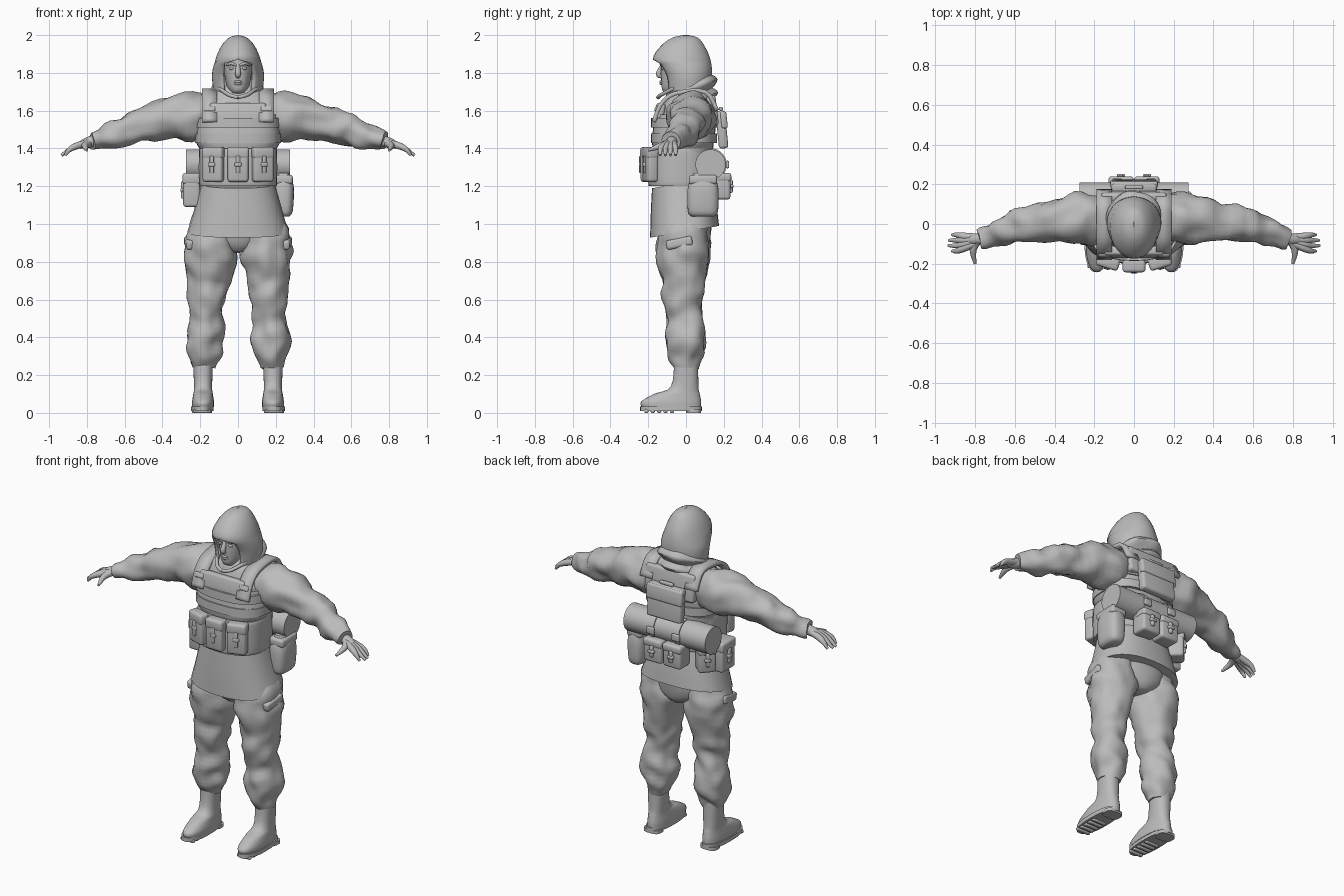
import bpy, bmesh, math
from mathutils import Vector, Matrix, noise

if "Cube" in bpy.data.objects:
    bpy.data.objects.remove(bpy.data.objects["Cube"])

shade = (0.5, 0.5, 0.5, 1)
grey = bpy.data.materials.new("plain_grey")
grey.use_nodes = True
grey.diffuse_color = shade
grey.node_tree.nodes["Principled BSDF"].inputs["Base Color"].default_value = shade


def finish(name, bm, folds=0):
    """Make the object, with optional cloth folds along the normals."""
    bmesh.ops.recalc_face_normals(bm, faces=bm.faces)
    bm.normal_update()
    if folds:
        for vert in bm.verts:
            vert.co += vert.normal * folds * noise.noise(vert.co * 12)
    mesh = bpy.data.meshes.new(name)
    bm.to_mesh(mesh)
    bm.free()
    mesh.materials.append(grey)
    obj = bpy.data.objects.new(name, mesh)
    bpy.context.collection.objects.link(obj)
    bpy.ops.object.select_all(action='DESELECT')
    obj.select_set(True)
    bpy.context.view_layer.objects.active = obj
    bpy.ops.object.shade_smooth_by_angle(angle=math.radians(45))
    return obj


def thicken(obj, thickness, offset):
    mod = obj.modifiers.new("cloth_thickness", 'SOLIDIFY')
    mod.thickness, mod.offset = thickness, offset


def spline(rows, steps=4):
    """Smooth interpolation of every number in a row."""
    rows = [Vector(row) for row in rows]
    last = len(rows) - 1
    out = []
    for i, (start, end) in enumerate(zip(rows, rows[1:])):
        slope_in = (end - rows[max(i - 1, 0)]) / 2
        slope_out = (rows[min(i + 2, last)] - start) / 2
        for step in range(steps):
            t = step / steps
            ease = t * t * (3 - 2 * t)
            out.append(start.lerp(end, ease) + slope_in * t * (1 - t) ** 2 - slope_out * t * t * (1 - t))
    return out + [rows[last]]


def skin(rings, closed=True):
    bm = bmesh.new()
    count = len(rings[0])
    verts = [[bm.verts.new(point) for point in ring] for ring in rings]
    for low, high in zip(verts, verts[1:]):
        for i in range(count if closed else count - 1):
            j = (i + 1) % count
            bm.faces.new((low[i], low[j], high[j], high[i]))
    if closed:
        bm.faces.new(verts[0])
        bm.faces.new(verts[-1])
    return bm


def oval(height, half, front, back, centre=0, square=2, gap=0, tilt=0, count=32):
    """Level ring with squared corners; a gap leaves it open at the front."""
    ring = []
    for i in range(count):
        turn = gap + (2 * math.pi - 2 * gap) * i / (count - 1 if gap else count)
        across, along = (math.copysign(abs(part) ** (2 / square), part)
                         for part in (math.sin(turn), -math.cos(turn)))
        y = (front + back) / 2 + along * (back - front) / 2
        ring.append(Vector((centre + across * half, y, height + tilt * y)))
    return ring


def stack(name, *rows, folds=0, **shape):
    """Body of rings, each given as height, half width, front and back."""
    return finish(name, skin([oval(*row, **shape) for row in spline(rows)]), folds)


def tube(name, *rows, side=1, folds=0, count=20):
    """Round limb along rows of x, y, z and radius; frames turn from the overall direction."""
    rows = spline(rows)
    overall = (rows[-1] - rows[0]).xyz
    frame = overall.to_track_quat('Z', 'Y')
    rings = []
    for i, row in enumerate(rows):
        ahead, behind = rows[min(i + 1, len(rows) - 1)], rows[max(i - 1, 0)]
        turn = overall.rotation_difference((ahead - behind).xyz) @ frame
        ring = []
        for k in range(count):
            angle = math.tau * k / count
            point = row.xyz + turn @ Vector((math.cos(angle), math.sin(angle), 0)) * row.w
            ring.append(Vector((point.x * side, point.y, point.z)))
        rings.append(ring)
    return finish(name, skin(rings), folds)


def box(name, place, size, turn=0, lean=0):
    bm = bmesh.new()
    bmesh.ops.create_cube(bm, size=1, matrix=Matrix.Diagonal((*size, 1)))
    bmesh.ops.bevel(bm, geom=bm.edges[:], offset=min(0.015, min(size) / 3), segments=3,
                    profile=0.5, affect='EDGES')
    bm.transform(Matrix.Translation(place) @ Matrix.Rotation(turn, 4, 'Z') @ Matrix.Rotation(lean, 4, 'X'))
    return finish(name, bm)


def pouch(name, place, width, depth, height, turn=0):
    """Bag with a flap, strap and buckle on its outer face."""
    outward = Matrix.Rotation(turn, 3, 'Z') @ Vector((0, -depth / 2, 0))
    place, up = Vector(place), Vector((0, 0, height / 3))
    box(name, place, (width, depth, height), turn)
    box(name + "_flap", place + up, (width * 1.05, depth * 1.1, height / 3), turn)
    box(name + "_strap", place + outward, (width / 5, depth / 4, height / 2), turn)
    box(name + "_buckle", place + outward, (width / 3, depth / 3, height / 8), turn)


# Jacket and hips
stack("jacket_body", (1.2, .19, -.17, .13), (1.5, .21, -.16, .15), (1.62, .2, -.13, .15),
      (1.69, .16, -.1, .13), (1.73, .08, -.06, .08), square=2.4)
stack("jacket_skirt", (.96, .268, -.19, .175), (1.08, .232, -.187, .16), (1.22, .195, -.18, .13),
      square=2.4, tilt=.17)
stack("hips", (.85, .05, -.08, .09), (.91, .17, -.12, .13), (1.1, .2, -.15, .14), folds=.01)

# Vest with bands, panels and shoulder straps
stack("vest", (1.4, .205, -.175, .135), (1.45, .225, -.18, .15), (1.58, .215, -.165, .165), square=2.6)
for band in range(2):
    base = 1.43 + band * .08
    stack("vest_band", (base, .227, -.186, .165), (base + .05, .227, -.184, .165), square=2.6)
box("chest_panel", (0, -.14, 1.59), (.3, .05, .1), lean=-.2)
box("upper_back", (0, .14, 1.6), (.33, .05, .16), lean=.12)
strap_path = spline([(-.17, 1.54), (-.135, 1.63), (-.06, 1.69), (.1, 1.7), (.165, 1.6)])
for side in (1, -1):
    strap = skin([[Vector((side * x, *point)) for x in (.11, .19)] for point in strap_path], False)
    thicken(finish("shoulder_strap", strap), .022, 0)
    box("shoulder_buckle", (side * .15, -.155, 1.61), (.06, .02, .03), lean=-.4)

# Belt and front pouches
stack("belt", (1.2, .2, -.193, .133), (1.22, .207, -.2, .14), (1.38, .207, -.2, .135), (1.4, .2, -.19, .13),
      square=2.6)
for i in (-1, 0, 1):
    pouch("front_pouch", (i * .13, -.21 + abs(i) * .02, 1.315), .11, .06, .185, turn=i * .3)

# Back panel, bedroll and rear pouches
roll_y, roll_z, roll_radius = .13, 1.315, .08
box("back_panel", (0, .19, 1.5), (.23, .05, .2), lean=.1)
box("back_panel_flap", (0, .2, 1.55), (.24, .035, .09), lean=.1)
box("back_handle", (0, .185, 1.61), (.09, .02, .02))
tube("bedroll", (-.275, roll_y, roll_z, roll_radius), (.275, roll_y, roll_z, roll_radius), count=32)
for side in (1, -1):
    ends = [(side * x, roll_y, roll_z, roll_radius + .006) for x in (.07, .1)]
    tube("bedroll_strap", *ends, count=32)
    box("bedroll_buckle", (side * .085, roll_y + roll_radius + .01, roll_z), (.05, .016, .04))
    pouch("rear_pouch", (side * .065, .185, 1.2), .12, .1, .14, turn=math.pi)

# Side gear
stack("canteen", (1.04, .03, .03, .15), (1.07, .05, .01, .17), (1.2, .055, .01, .17), (1.27, .03, .04, .14),
      centre=.24, square=3)
box("canteen_flap", (.24, .09, 1.235), (.1, .15, .05))
pouch("side_pouch", (-.245, 0, 1.18), .13, .09, .18, turn=-math.pi / 2)
pouch("kit_bag", (-.21, .11, 1.19), .1, .09, .16, turn=-2.3)

# Head and face
stack("head", (1.6, .06, -.07, .07), (1.68, .055, -.085, .07), (1.7, .045, -.12, .06), (1.74, .063, -.13, .07),
      (1.86, .078, -.13, .09), (1.92, .06, -.1, .07), square=2.3)
tube("nose", (0, -.12, 1.85, .009), (0, -.145, 1.795, .015), (0, -.13, 1.78, .01))
for lip in (1.742, 1.753):
    tube("lip", (-.026, -.12, lip, .003), (0, -.133, lip, .007), (.026, -.12, lip, .003))
for side in (1, -1):
    tube("brow", (.012, -.13, 1.84, .006), (.035, -.13, 1.85, .009), (.06, -.108, 1.84, .005), side=side)
    tube("eye", (.02, -.124, 1.824, .003), (.033, -.122, 1.824, .009), (.047, -.114, 1.824, .003), side=side)

# Collar rolls and hood
for name, base, front in (("lower_collar", 1.6, -.14), ("upper_collar", 1.67, -.115)):
    stack(name, (base, .115, front + .02, .13), (base + .04, .142, front, .165), (base + .08, .11, front + .03, .13),
          tilt=.33, folds=.012)
hood_rows = spline([(1.65, .12, -.11, .12), (1.78, .138, -.125, .138), (1.87, .12, -.175, .13),
                    (1.94, .09, -.135, .1), (1.985, .05, -.075, .065), (2, .002, -.012, .012)])
hood = skin([oval(*row, gap=.63 if row[0] < 1.86 else .002) for row in hood_rows], False)
bmesh.ops.remove_doubles(hood, verts=hood.verts, dist=.001)
thicken(finish("hood", hood), .014, -1)
strap_half = ((.1, -.06, 1.72, .01), (.05, -.13, 1.685, .01), (0, -.148, 1.67, .01))
for side in (1, -1):
    tube("chin_strap", *strap_half, side=side)

for side in (1, -1):
    # Sleeves and hands
    tube("sleeve", (.1, .03, 1.6, .09), (.22, .03, 1.57, .13), (.35, .02, 1.56, .115), (.5, 0, 1.525, .09),
         (.6, -.01, 1.49, .078), (.7, -.05, 1.455, .065), (.77, -.075, 1.44, .045),
         side=side, folds=.025, count=32)
    tube("wrist", (.74, -.07, 1.445, .03), (.8, -.077, 1.43, .028), (.84, -.085, 1.415, .018), side=side)
    for k, reach in enumerate((.915, .932, .935, .915)):
        spread = -.055 - k * .027
        tube("finger", (.78, -.065 - k * .008, 1.435, .016), (.85, spread * .7 - .024, 1.415, .0185),
             (.89, spread, 1.395, .0135), (reach, spread, 1.364, .007), side=side)
    tube("thumb", (.785, -.08, 1.43, .02), (.81, -.13, 1.415, .018), (.8, -.2, 1.39, .007), side=side)

    # Trouser legs and pocket flaps
    tube("trouser_leg", (.13, 0, 1.05, .1), (.145, -.01, .93, .13), (.146, -.012, .83, .137), (.157, -.01, .7, .11),
         (.165, -.02, .6, .1), (.165, -.01, .5, .09), (.175, 0, .4, .102), (.178, 0, .3, .09), (.18, 0, .24, .06),
         side=side, folds=.025, count=32)
    box("pocket_flap", (side * .26, -.035, .9), (.04, .14, .05), turn=side * -.1, lean=.2)

    # Boots with sole, heel and tread
    foot = side * .19
    stack("boot", (.03, .058, -.235, .08), (.06, .058, -.237, .08), (.1, .052, -.17, .073),
          (.14, .048, -.08, .066), (.28, .053, -.062, .064), centre=foot - side * .005, square=2.3)
    stack("sole", (.01, .06, -.243, .084), (.035, .06, -.243, .084), centre=foot, square=2.4)
    stack("heel", (0, .053, 0, .08), (.02, .053, 0, .08), centre=foot, square=3)
    for k in range(5):
        box("tread", (foot, -.21 + k * .034, .01), (.09, .022, .02))
